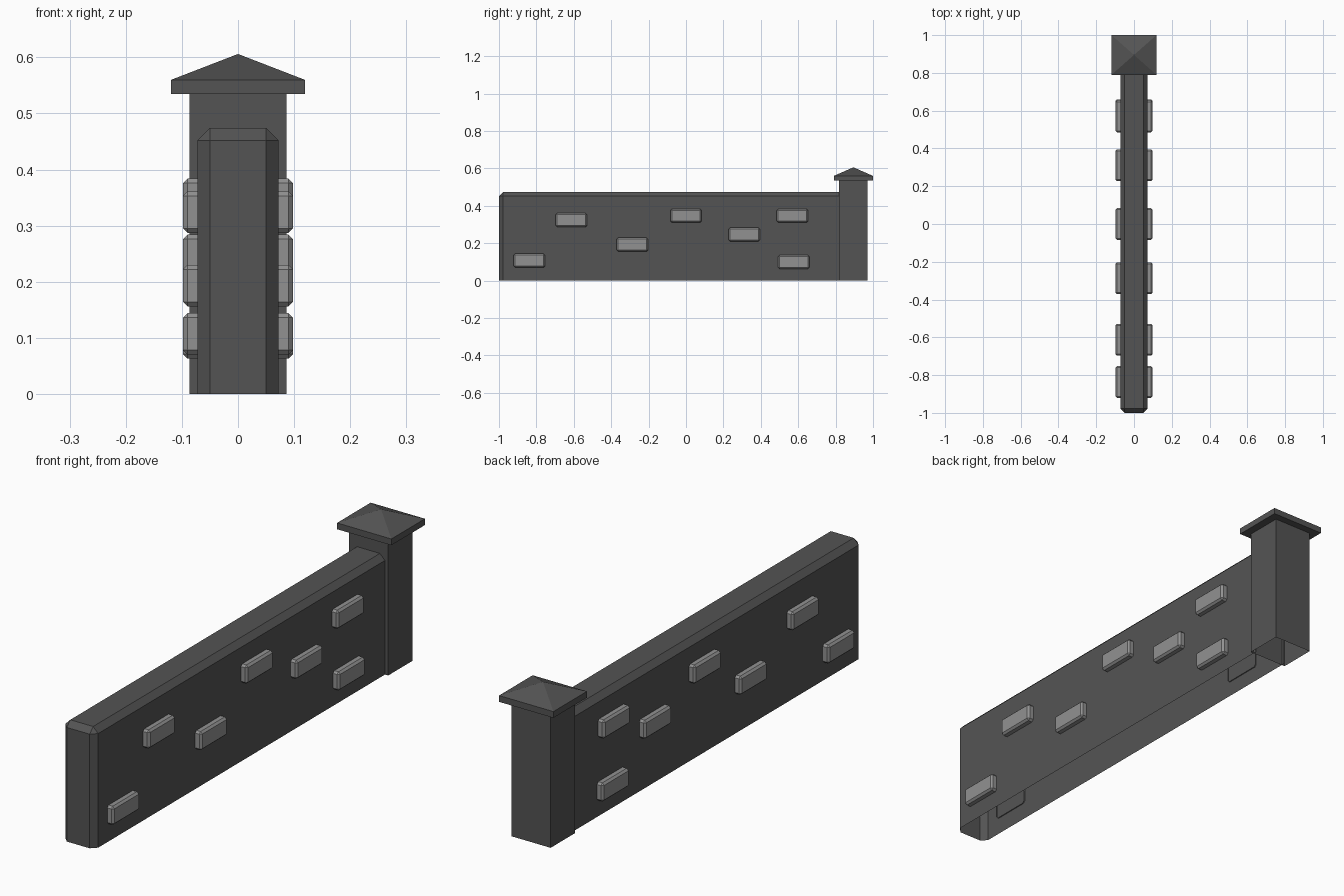
import bpy, bmesh
from mathutils import Vector

if "Cube" in bpy.data.objects:
    bpy.data.objects.remove(bpy.data.objects["Cube"])


def material(name, value):
    m = bpy.data.materials.new(name)
    m.diffuse_color = (value, value, value, 1)
    m.use_nodes = True
    m.node_tree.nodes["Principled BSDF"].inputs["Base Color"].default_value = m.diffuse_color
    return m


dark = material("dark grey stone", 0.088)
light = material("light grey brick", 0.285)


def finish(bm, name, mat):
    bmesh.ops.recalc_face_normals(bm, faces=bm.faces)
    me = bpy.data.meshes.new(name)
    bm.to_mesh(me)
    bm.free()
    me.materials.append(mat)
    ob = bpy.data.objects.new(name, me)
    bpy.context.collection.objects.link(ob)
    return ob


def box(lo, hi):
    bm = bmesh.new()
    bmesh.ops.create_cube(bm, size=1)
    lo, hi = Vector(lo), Vector(hi)
    for v in bm.verts:
        v.co = Vector([lo[i] + (v.co[i] + 0.5) * (hi[i] - lo[i]) for i in range(3)])
    bm.normal_update()
    return bm


def drop_faces(bm, *dirs):
    gone = [f for f in bm.faces if any(f.normal.dot(Vector(d)) > 0.9 for d in dirs)]
    bmesh.ops.delete(bm, geom=gone, context='FACES')


def chamfer(bm, edges, width):
    bmesh.ops.bevel(bm, geom=edges, offset=width, segments=1,
                    profile=0.5, affect='EDGES', clamp_overlap=True)
    bm.normal_update()


# wall: chamfered top and front end, open underneath
bm = box((-0.072, -1, 0), (0.072, 0.83, 0.474))
edges = []
for e in bm.edges:
    a, b = e.verts[0].co, e.verts[1].co
    top = min(a.z, b.z) > 0.4
    front = max(a.y, b.y) < -0.9
    along = abs(a.y - b.y) > 1
    upright = abs(a.z - b.z) > 0.2
    if (top and (along or front)) or (upright and front):
        edges.append(e)
chamfer(bm, edges, 0.022)
drop_faces(bm, (0, 0, -1), (0, 1, 0))
finish(bm, "wall", dark)

# pillar at the back end, open underneath
bm = box((-0.086, 0.817, 0), (0.086, 0.97, 0.536))
drop_faces(bm, (0, 0, -1), (0, 0, 1))
finish(bm, "pillar", dark)

# pillar cap: slab with a low pyramid on top
bm = box((-0.119, 0.79, 0.535), (0.119, 1.0, 0.56))
top = [f for f in bm.faces if f.normal.z > 0.9]
for v in bmesh.ops.poke(bm, faces=top)["verts"]:
    v.co.z = 0.606
finish(bm, "pillar_cap", dark)

# raised bricks, same layout on both sides (y centre, z centre)
layout = [(-0.837, 0.107), (-0.613, 0.324), (-0.287, 0.193), (0.0, 0.347),
          (0.311, 0.247), (0.569, 0.347), (0.576, 0.1)]
for side, label in ((1, "right"), (-1, "left")):
    for i, (y, z) in enumerate(layout):
        x0, x1 = sorted((side * 0.068, side * 0.098))
        bm = box((x0, y - 0.084, z - 0.037), (x1, y + 0.084, z + 0.037))
        inner = lambda v: abs(v.co.x) < 0.08
        chamfer(bm, [e for e in bm.edges if not all(inner(v) for v in e.verts)], 0.008)
        drop_faces(bm, (-side, 0, 0))
        finish(bm, f"brick_{label}_{i + 1}", light)
